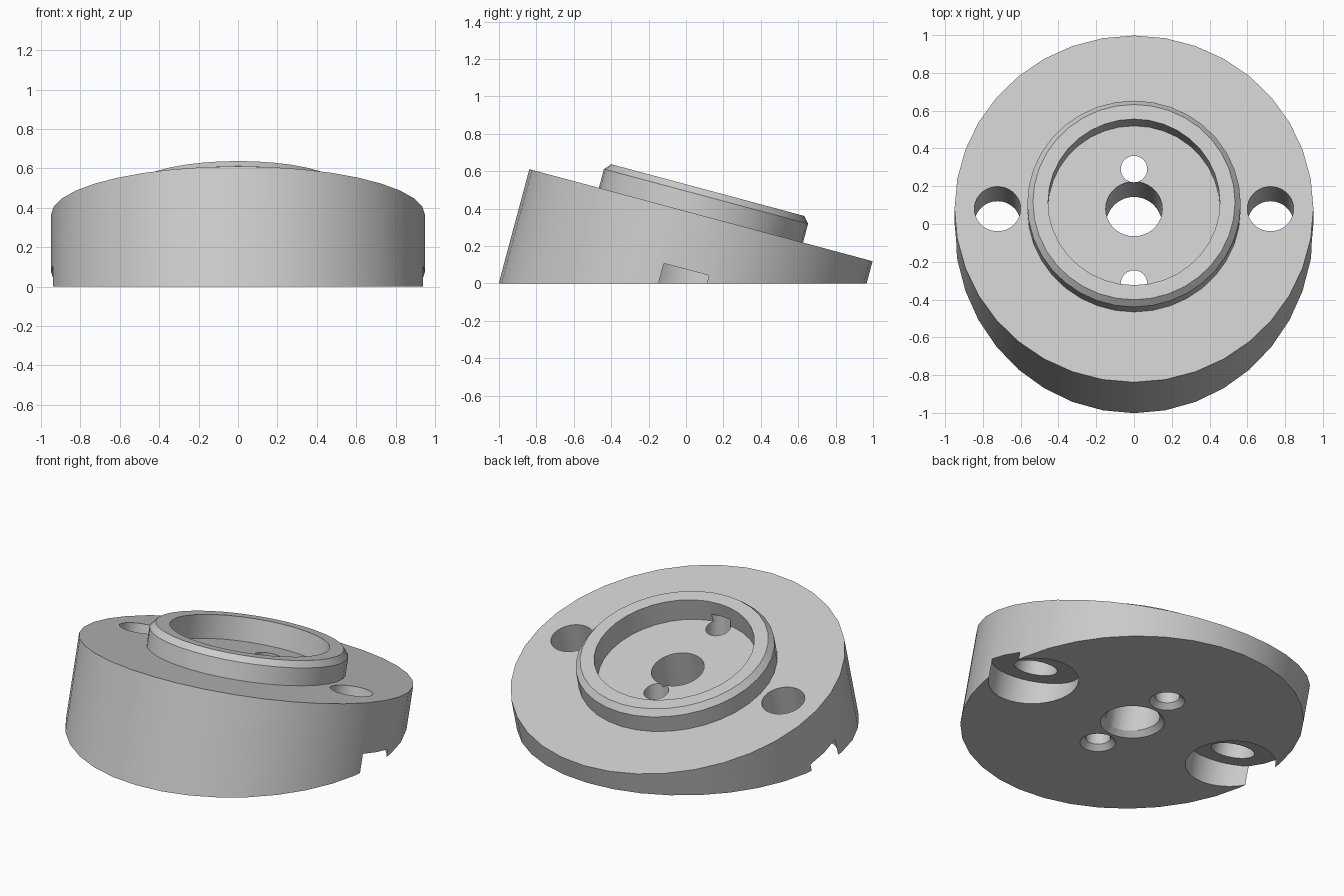
import bpy
import bmesh
import math
from mathutils import Matrix, Vector

cube = bpy.data.objects.get("Cube")
if cube:
    bpy.data.objects.remove(cube)

SEGMENTS = 36
# Tilted frame: origin at the centre of the sloping top face
TILT = Matrix.Translation((0, 0.08, 0.365)) @ Matrix.Rotation(math.radians(-15), 4, "X")

grey = bpy.data.materials.new("plain grey")
grey.use_nodes = True
colour = (0.6, 0.6, 0.6, 1)
grey.diffuse_color = colour
grey.node_tree.nodes["Principled BSDF"].inputs["Base Color"].default_value = colour


def lathe(name, profile, matrix, flat_bottom=False):
    """Revolve a closed (radius, height) profile that starts and ends on the axis."""
    bm = bmesh.new()
    rings = []
    for r, h in profile:
        if r == 0:
            rings.append([bm.verts.new((0, 0, h))])
        else:
            angles = [math.tau * i / SEGMENTS for i in range(SEGMENTS)]
            rings.append([bm.verts.new((r * math.cos(a), r * math.sin(a), h)) for a in angles])
    for low, high in zip(rings, rings[1:]):
        if len(low) == 1:
            bm.faces.new(high[::-1])
        elif len(high) == 1:
            bm.faces.new(low)
        else:
            for i in range(SEGMENTS):
                j = (i + 1) % SEGMENTS
                bm.faces.new((low[i], low[j], high[j], high[i]))
    bmesh.ops.delete(bm, geom=[v for v in bm.verts if not v.link_faces], context="VERTS")
    bm.transform(matrix)
    if flat_bottom:
        geom = bm.verts[:] + bm.edges[:] + bm.faces[:]
        bmesh.ops.bisect_plane(bm, geom=geom, plane_co=Vector((0, 0, 0)),
                               plane_no=Vector((0, 0, 1)), clear_inner=True)
        bmesh.ops.holes_fill(bm, edges=[e for e in bm.edges if e.is_boundary])
    bmesh.ops.recalc_face_normals(bm, faces=bm.faces)
    mesh = bpy.data.meshes.new(name)
    bm.to_mesh(mesh)
    bm.free()
    mesh.materials.append(grey)
    obj = bpy.data.objects.new(name, mesh)
    bpy.context.collection.objects.link(obj)
    return obj


def cylinder(name, radius, bottom, top, matrix):
    return lathe(name, [(0, bottom), (radius, bottom), (radius, top), (0, top)], matrix)


def countersunk(name, radius, lip, top, y):
    """Upright pin with a cone flaring to the lip radius at the base."""
    depth = lip - radius
    profile = [(0, -depth), (lip + depth, -depth), (radius, depth), (radius, top), (0, top)]
    return lathe(name, profile, Matrix.Translation((0, y, 0)))


# Wedge body with raised, chamfered collar and recessed floor
body = lathe("angled_flange", [
    (0, -0.9), (0.95, -0.9), (0.95, 0), (0.565, 0), (0.565, 0.104),
    (0.535, 0.139), (0.455, 0.139), (0.455, 0), (0, 0)], TILT, flat_bottom=True)

# Centre bore and its flared base
cutters = [cylinder("centre_bore", 0.15, -0.6, 0.06, TILT),
           countersunk("centre_flare", 0.12, 0.18, 0.08, -0.014)]

# Upright pin holes in front of and behind the bore
for side, label in ((-1, "front"), (1, "back")):
    cutters.append(countersunk(label + "_pin_hole", 0.07, 0.1, 0.53, -0.0125 + side * 0.303))

# Bolt holes with counterbores that break through the rim
for side, label in ((-1, "right"), (1, "left")):
    place = TILT @ Matrix.Translation((side * 0.7225, 0, 0))
    cutters.append(cylinder(label + "_bolt_hole", 0.1225, -0.7, 0.1, place))
    cutters.append(cylinder(label + "_counterbore", 0.25, -0.7, -0.3, place))

# Cut every hole, then discard the cutters
bpy.ops.object.select_all(action="DESELECT")
bpy.context.view_layer.objects.active = body
body.select_set(True)
for cutter in cutters:
    cutter.hide_render = True
    cut = body.modifiers.new(cutter.name, "BOOLEAN")
    cut.operation = "DIFFERENCE"
    cut.solver = "EXACT"
    cut.object = cutter
    bpy.ops.object.modifier_apply(modifier=cut.name)
    bpy.data.objects.remove(cutter)

bpy.ops.object.shade_smooth_by_angle(angle=math.radians(25))
